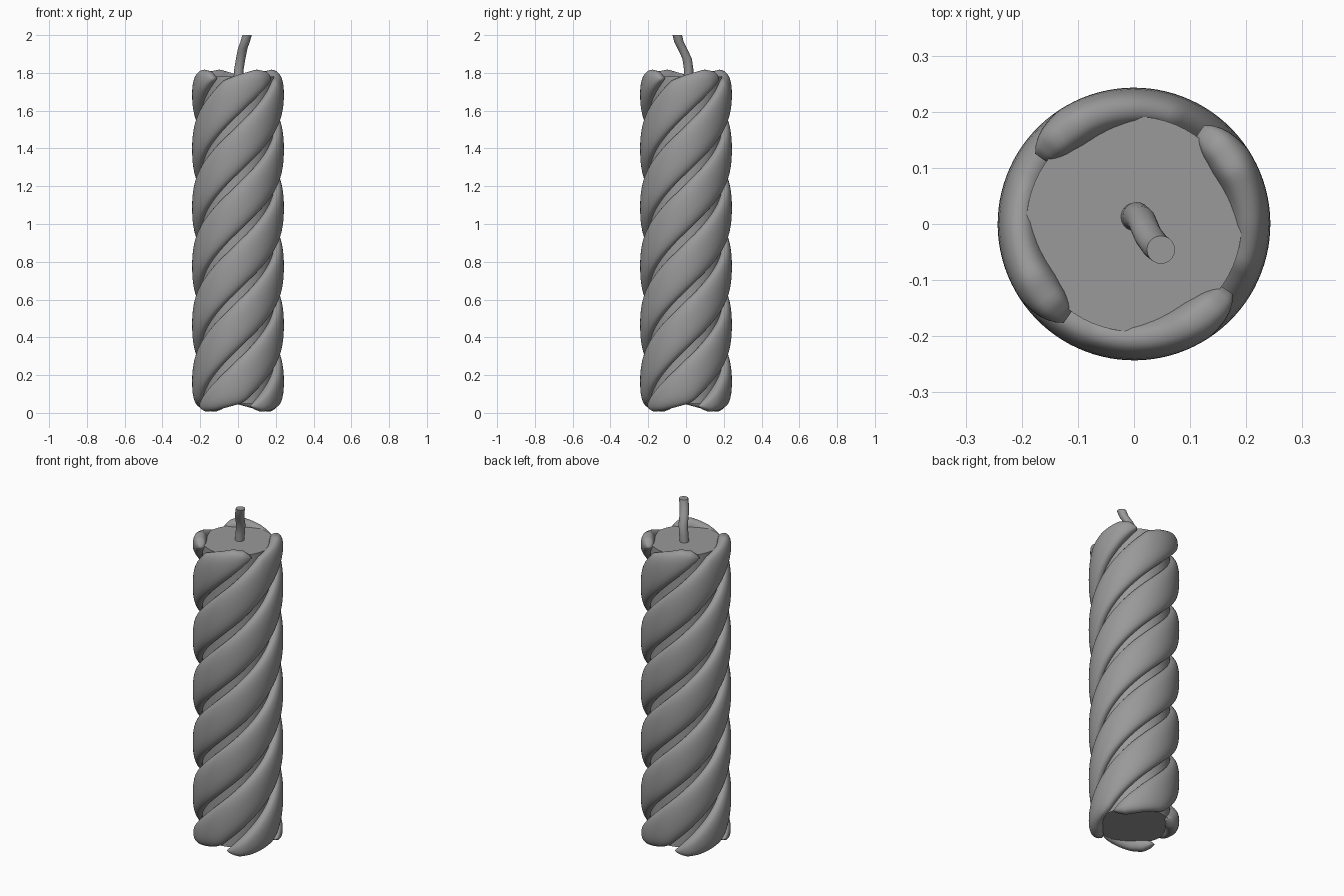
import bpy, bmesh, math

if "Cube" in bpy.data.objects:
    bpy.data.objects.remove(bpy.data.objects["Cube"])

PITCH, HALF = 1.24, 0.128          # rise per turn, half height of a strand
R_MID, R_HALF = 0.204, 0.039       # strand mid radius and half thickness
C0, C1 = -0.09, 1.893              # centre heights where a strand starts and ends
# end limits: (centre height, surface limit)
LOW = [(-0.1, 0.04), (-0.07, 0.02), (-0.03, 0.006), (0.03, 0.012), (0.1, 0.03), (0.155, 0.045), (0.25, 0.092)]
HIGH = [(1.585, 1.743), (1.705, 1.79), (1.80, 1.818), (1.86, 1.808), (1.9, 1.77)]

wax = bpy.data.materials.new("dark_wax")
wax.diffuse_color = (0.32, 0.32, 0.32, 1)
wax.use_nodes = True
wax.node_tree.nodes["Principled BSDF"].inputs["Base Color"].default_value = wax.diffuse_color


def lerp(table, x):
    for (x0, y0), (x1, y1) in zip(table, table[1:]):
        if x0 <= x <= x1:
            return y0 + (y1 - y0) * (x - x0) / (x1 - x0)


def finish(name, bm, angle=40):
    bmesh.ops.recalc_face_normals(bm, faces=bm.faces)
    me = bpy.data.meshes.new(name)
    bm.to_mesh(me)
    bm.free()
    me.materials.append(wax)
    ob = bpy.data.objects.new(name, me)
    bpy.context.collection.objects.link(ob)
    bpy.ops.object.select_all(action='DESELECT')
    ob.select_set(True)
    bpy.context.view_layer.objects.active = ob
    bpy.ops.object.shade_smooth_by_angle(angle=math.radians(angle))
    return ob


def skin(bm, rings):
    # bridge successive rings and cap both ends
    n = len(rings[0])
    for a, b in zip(rings, rings[1:]):
        for k in range(n):
            bm.faces.new((a[k], a[(k + 1) % n], b[(k + 1) % n], b[k]))
    bm.faces.new(rings[0])
    bm.faces.new(rings[-1])


def spow(v, e):
    return math.copysign(abs(v) ** e, v)


def strand(name, turn):
    bm = bmesh.new()
    rings, steps, n = [], 160, 28
    for i in range(steps + 1):
        c = C0 + (C1 - C0) * i / steps
        th = (c - 0.155) / PITCH * 2 * math.pi + turn
        lo = max(lerp(LOW, c) if c < 0.25 else 0, c - HALF)
        hi = min(lerp(HIGH, c) if c > 1.585 else 2, c + HALF)
        mid, half = (lo + hi) / 2, max((hi - lo) / 2, 0.003)
        thick = R_HALF * min(1, half / 0.06) ** 0.5
        ring = []
        for k in range(n):
            a = 2 * math.pi * k / n
            r = R_MID + thick * spow(math.cos(a), 0.85)
            z = mid + half * spow(math.sin(a), 0.85)
            ring.append(bm.verts.new((r * math.cos(th), r * math.sin(th), z)))
        rings.append(ring)
    skin(bm, rings)
    return finish(name, bm, 60)


# four twisted wax strands
for j in range(4):
    strand("wax_strand_%d" % (j + 1), j * math.pi / 2)

# inner wax core
bm = bmesh.new()
bmesh.ops.create_cone(bm, cap_ends=True, segments=64, radius1=0.192, radius2=0.192, depth=1.73)
bmesh.ops.translate(bm, verts=bm.verts, vec=(0, 0, 0.915))
finish("candle_core", bm)

# bent wick, built from level rings along a smooth path
pts = [(0.0, 0.012, 1.76), (0.005, 0.014, 1.82), (0.014, 0.006, 1.875),
       (0.025, -0.02, 1.93), (0.038, -0.038, 1.965), (0.048, -0.046, 2.0)]
bm = bmesh.new()
skin(bm, [[bm.verts.new((x + 0.025 * math.cos(k * math.pi / 10),
                         y + 0.025 * math.sin(k * math.pi / 10), z)) for k in range(20)]
          for x, y, z in pts])
finish("wick", bm)
